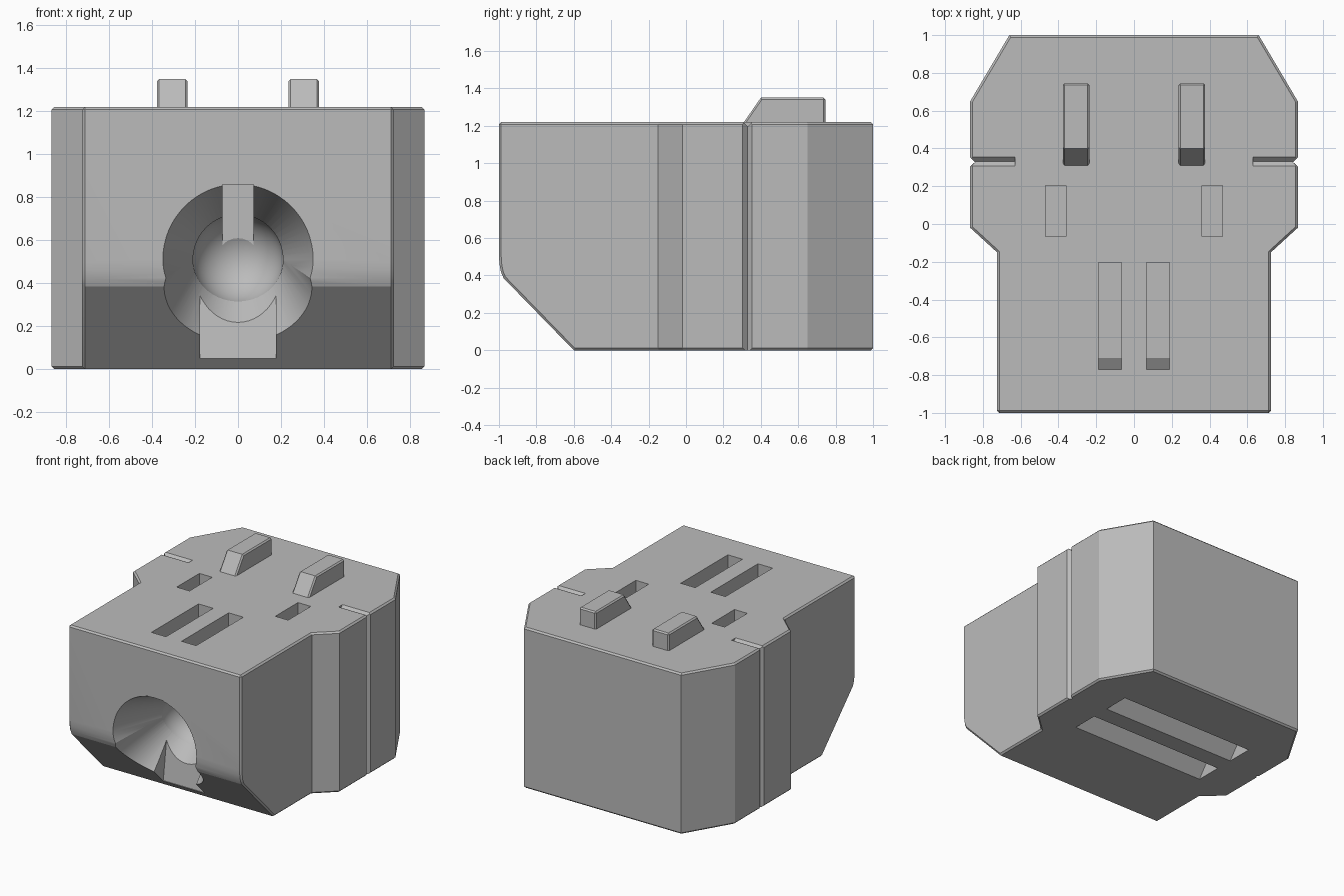
import bpy, bmesh, math
from mathutils import Vector, Matrix

if "Cube" in bpy.data.objects:
    bpy.data.objects.remove(bpy.data.objects["Cube"])

grey = bpy.data.materials.new("plain_grey")
grey.use_nodes = True
COLOUR = (0.5, 0.5, 0.5, 1)
grey.diffuse_color = COLOUR
grey.node_tree.nodes["Principled BSDF"].inputs["Base Color"].default_value = COLOUR


def finish(name, bm):
    bmesh.ops.recalc_face_normals(bm, faces=bm.faces)
    mesh = bpy.data.meshes.new(name)
    bm.to_mesh(mesh)
    bm.free()
    mesh.materials.append(grey)
    ob = bpy.data.objects.new(name, mesh)
    bpy.context.collection.objects.link(ob)
    return ob


def prism(name, pts, axis, lo, hi):
    """Extrude a flat profile along x or z, from lo to hi."""
    place = {"x": lambda a, b, h: (h, a, b), "z": lambda a, b, h: (a, b, h)}[axis]
    bm = bmesh.new()
    face = bm.faces.new([bm.verts.new(place(a, b, lo)) for a, b in pts])
    out = bmesh.ops.extrude_face_region(bm, geom=[face])
    verts = [g for g in out["geom"] if isinstance(g, bmesh.types.BMVert)]
    bmesh.ops.translate(bm, verts=verts, vec=Vector(place(0, 0, hi - lo)))
    return finish(name, bm)


def rect(a0, a1, b0, b1):
    return [(a0, b0), (a1, b0), (a1, b1), (a0, b1)]


def apply_mod(ob, kind, **settings):
    mod = ob.modifiers.new(kind.title(), kind)
    for key, value in settings.items():
        setattr(mod, key, value)
    bpy.context.view_layer.objects.active = ob
    bpy.ops.object.modifier_apply(modifier=mod.name)


def boolean(ob, cutter, operation="DIFFERENCE"):
    apply_mod(ob, "BOOLEAN", object=cutter, operation=operation, solver="EXACT")
    bpy.data.objects.remove(cutter)


def bevel(ob, width):
    apply_mod(ob, "BEVEL", width=width, segments=1, limit_method="ANGLE",
              angle_limit=math.radians(60))


def smooth(ob):
    bpy.ops.object.select_all(action="DESELECT")
    ob.select_set(True)
    bpy.context.view_layer.objects.active = ob
    bpy.ops.object.shade_smooth_by_angle(angle=math.radians(20))


TOP = 1.22
CENTRE = Vector((0, -0.6, 0.51))

# Body: plan outline trimmed by the side profile with its sloped chin
half = [(0.725, -1), (0.725, -0.15), (0.867, -0.02), (0.867, 0.65), (0.66, 1)]
body = prism("body", half + [(-x, y) for x, y in reversed(half)], "z", 0, TOP)
side = [(-1, TOP + 0.1), (-1, 0.5), (-0.997, 0.46), (-0.99, 0.42), (-0.975, 0.385),
        (-0.6, 0), (-0.6, -0.1), (1.1, -0.1), (1.1, TOP + 0.1)]
boolean(body, prism("side_trim", side, "x", -1, 1), "INTERSECT")
bevel(body, 0.012)


# Socket: straight and downward tilted flares, ending in a round cup
def flare(tilt):
    length = 0.5
    outer = 0.205 + length * 0.145 / 0.4
    direction = Vector((0, -math.cos(tilt), -math.sin(tilt)))
    bm = bmesh.new()
    turn = direction.to_track_quat("Z", "Y").to_matrix().to_4x4()
    bmesh.ops.create_cone(bm, cap_ends=True, segments=64, radius1=0.205, radius2=outer,
                          depth=length,
                          matrix=Matrix.Translation(CENTRE + direction * length / 2) @ turn)
    return finish("flare_cutter", bm)


boolean(body, flare(0))
boolean(body, flare(math.radians(25)))
bm = bmesh.new()
bmesh.ops.create_uvsphere(bm, u_segments=48, v_segments=32, radius=0.21,
                          matrix=Matrix.Translation(CENTRE))
boolean(body, finish("cup_cutter", bm))

# Socket slots: narrow one above, wide ramped one below
boolean(body, prism("upper_slot", rect(-1.1, -0.415, 0.51, 0.858), "x", -0.071, 0.071))
boolean(body, prism("lower_slot", [(-1.1, 0.05), (-0.643, 0.05), (-0.59, 0.45), (-1.1, 0.45)],
                    "x", -0.177, 0.177))

# V grooves across the underside
for y in (0.14, 0.475):
    boolean(body, prism("under_groove", [(y - 0.1, 0), (y - 0.1, -0.05), (y + 0.1, -0.05),
                                         (y + 0.1, 0), (y, 0.13)], "x", -0.565, 0.565))

# Mirrored top slots and side seams
long_slot = [(-0.77, TOP + 0.1), (-0.77, 0.98), (-0.71, 1.02), (-0.205, 1.02), (-0.205, TOP + 0.1)]
for s in (-1, 1):
    boolean(body, prism("long_slot", long_slot, "x", *sorted((s * 0.065, s * 0.188))))
    boolean(body, prism("short_slot", rect(-0.067, 0.205, 1.02, TOP + 0.1), "x",
                        *sorted((s * 0.36, s * 0.468))))
    boolean(body, prism("side_seam", [(s * 0.89, 0.28), (s * 0.842, 0.328), (s * 0.89, 0.376)],
                        "z", -0.1, TOP + 0.1))
    boolean(body, prism("top_seam", [(0.281, TOP + 0.025), (0.33, TOP - 0.024),
                                     (0.379, TOP + 0.025)], "x", *sorted((s * 0.63, s * 0.95))))
smooth(body)

# Raised pegs with sloped fronts
peg = [(0.31, TOP), (0.4, 1.35), (0.745, 1.35), (0.745, TOP - 0.03), (0.31, TOP - 0.03)]
for s, name in ((-1, "right_peg"), (1, "left_peg")):
    ob = prism(name, peg, "x", *sorted((s * 0.235, s * 0.377)))
    bevel(ob, 0.01)
    smooth(ob)
